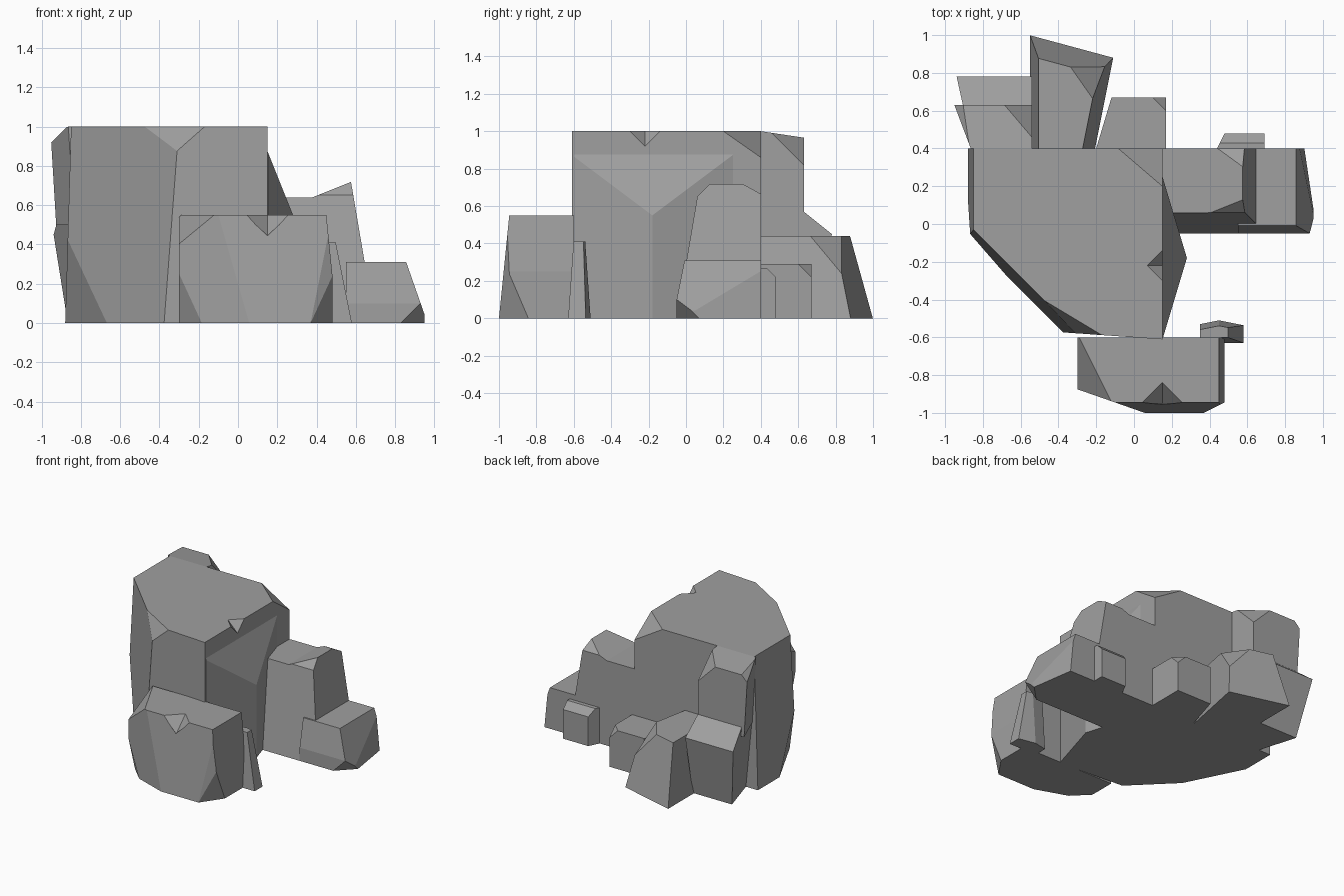
import bpy
import bmesh
from mathutils import Matrix, Vector
from math import pi

cube = bpy.data.objects.get("Cube")
if cube:
    bpy.data.objects.remove(cube, do_unlink=True)

RIGHT, BACK, UP = Vector((1, 0, 0)), Vector((0, 1, 0)), Vector((0, 0, 1))
LEFT, FRONT = -RIGHT, -BACK

stone = bpy.data.materials.new("grey_stone")
stone.use_nodes = True
GREY = (.35, .35, .35, 1)
stone.diffuse_color = GREY
stone.node_tree.nodes["Principled BSDF"].inputs["Base Color"].default_value = GREY


def add_object(name, bm):
    mesh = bpy.data.meshes.new(name)
    bm.to_mesh(mesh)
    bm.free()
    mesh.materials.append(stone)
    obj = bpy.data.objects.new(name, mesh)
    bpy.context.collection.objects.link(obj)
    return obj


def boulder(name, x, y, top, cuts, bottom=0):
    """Box hewn into a boulder; each cut is a point and the outward direction removed."""
    bm = bmesh.new()
    bmesh.ops.create_cube(bm, size=1)
    low, high = Vector((x[0], y[0], bottom)), Vector((x[1], y[1], top))
    bmesh.ops.scale(bm, vec=high - low, verts=bm.verts)
    bmesh.ops.translate(bm, vec=(low + high) / 2, verts=bm.verts)
    for point, outward in cuts:
        geom = bm.verts[:] + bm.edges[:] + bm.faces[:]
        cut = bmesh.ops.bisect_plane(bm, geom=geom, plane_co=point,
                                     plane_no=outward, clear_outer=True)
        rim = [e for e in cut["geom_cut"] if isinstance(e, bmesh.types.BMEdge)]
        bmesh.ops.holes_fill(bm, edges=[e for e in rim if e.is_boundary], sides=0)
    bmesh.ops.recalc_face_normals(bm, faces=bm.faces)
    return add_object(name, bm)


def chip(target, tip, size):
    """Knock a pointed notch downwards into a rim."""
    bm = bmesh.new()
    bmesh.ops.create_cone(bm, segments=4, radius1=0, radius2=size, depth=size,
                          cap_ends=True, matrix=Matrix.Rotation(pi / 4, 4, 'Z'))
    on_axis = max(abs(v.co.x) for v in bm.verts) > size * .9
    if not on_axis:
        bmesh.ops.rotate(bm, verts=bm.verts, matrix=Matrix.Rotation(pi / 4, 3, 'Z'))
    bmesh.ops.translate(bm, verts=bm.verts, vec=Vector(tip) + UP * size / 2)
    bmesh.ops.remove_doubles(bm, verts=bm.verts, dist=.001)
    bmesh.ops.recalc_face_normals(bm, faces=bm.faces)
    cutter = add_object(target.name + "_chip_cutter", bm)
    cutter.hide_render = True
    mod = target.modifiers.new("chip", 'BOOLEAN')
    mod.operation = 'DIFFERENCE'
    mod.object = cutter
    bpy.context.view_layer.update()
    target.data = bpy.data.meshes.new_from_object(
        target.evaluated_get(bpy.context.evaluated_depsgraph_get()))
    target.modifiers.clear()
    bpy.data.objects.remove(cutter, do_unlink=True)


# Tall central boulder: diagonal front, chipped foot and two chipped top corners
main = boulder("main_boulder", x=(-.88, .15), y=(-.64, .4), top=1, cuts=[
    ((-.57, -.31, 1), LEFT + FRONT + .07 * UP),
    ((0, -.6, 1), FRONT + .07 * LEFT),
    ((-.85, 0, 1), LEFT + .03 * UP),
    ((-.85, -.05, .33), LEFT + .5 * FRONT - .2 * UP),
    ((.15, .2, 1), .6 * RIGHT + .7 * BACK + UP),
    ((-.3, -.57, .9), FRONT + .6 * LEFT + .6 * UP)])
chip(main, (.15, -.22, .92), .085)

# Ridge swelling from the side wall
crest = (.28, -.18, .55)
boulder("side_ridge", x=(0, .28), y=(-.6, .25), top=.9, cuts=[
    (crest, RIGHT + .3 * FRONT),
    (crest, RIGHT + .3 * BACK),
    (crest, RIGHT + .4 * UP)])

# Rear corner: overhanging upper rock and the ledge beneath it
boulder("rear_upper_rock", x=(-.96, -.54), y=(.4, .63), top=1, bottom=.5, cuts=[
    ((-.95, .63, .9), LEFT + .4 * FRONT - .06 * UP),
    ((-.7, .4, 1), UP + .15 * BACK),
    ((-.95, .63, .92), LEFT + UP),
    ((-.54, .63, .82), RIGHT + BACK + UP)])
boulder("rear_ledge", x=(-.94, -.54), y=(.4, .78), top=.57, cuts=[
    ((-.7, .63, .57), .8 * BACK + UP),
    ((-.7, .78, .45), BACK - .2 * UP),
    ((-.94, .78, .46), LEFT + .3 * FRONT - .1 * UP)])

# Rear boulders
heel = (-.11, .88, 0)
boulder("rear_pointed_rock", x=(-.55, -.11), y=(.4, 1), top=.44, cuts=[
    (heel, BACK + .27 * RIGHT + .25 * UP),
    (heel, RIGHT + .2 * FRONT + .15 * UP),
    ((-.55, 1, 0), LEFT + .1 * UP),
    ((-.37, .88, .44), RIGHT + .7 * BACK + .9 * UP)])
boulder("rear_low_rock", x=(-.2, .17), y=(.4, .67), top=.29, cuts=[
    ((-.2, .4, 0), LEFT + .3 * BACK),
    ((.1, .67, .29), RIGHT + BACK + UP)])

# Front boulder with a notch in its upper rim, and the shard behind it
toe = (.37, -1, 0)
front = boulder("front_boulder", x=(-.3, .48), y=(-1, -.6), top=.55, cuts=[
    ((0, -.98, 0), FRONT + .35 * LEFT),
    (toe, FRONT + .5 * RIGHT),
    (toe, FRONT + .1 * UP),
    ((.48, -.6, .25), RIGHT + .1 * UP),
    ((-.3, -.88, .4), LEFT + .5 * FRONT + UP),
    ((-.3, -.8, 0), LEFT + FRONT - .3 * UP),
    (toe, RIGHT + .7 * FRONT - .3 * UP)])
chip(front, (.15, -.95, .44), .115)
boulder("front_shard", x=(.35, .58), y=(-.63, -.51), top=.41, cuts=[
    ((.58, -.6, 0), RIGHT + .2 * UP),
    ((.4, -.63, 0), FRONT + .07 * UP),
    ((.45, -.51, 0), BACK + .2 * LEFT + .07 * UP),
    ((.45, -.51, 0), BACK + .2 * RIGHT + .07 * UP)])

# Stepped side boulders
slope = ((.3, -.05, 0), FRONT + .17 * UP)
boulder("side_saddle_rock", x=(0, .4), y=(-.05, .4), top=.64, cuts=[slope])
boulder("side_peak_rock", x=(.38, .7), y=(-.05, .4), top=.73, cuts=[
    slope,
    ((.65, 0, .28), RIGHT + .17 * UP),
    ((.58, .2, .72), UP + .4 * LEFT),
    ((.58, .13, .72), FRONT + UP),
    ((.58, .3, .72), .55 * BACK + UP)])
boulder("side_low_rock", x=(.55, .95), y=(-.05, .4), top=.31, cuts=[
    ((.95, .08, 0), RIGHT + .15 * BACK + .1 * UP),
    ((.93, -.05, .1), RIGHT + .35 * UP),
    ((.93, -.05, .1), FRONT + .2 * UP),
    ((.93, -.05, .1), RIGHT + FRONT - UP)])
boulder("side_bump", x=(.44, .69), y=(.3, .48), top=.27, cuts=[
    ((.44, .4, 0), LEFT + .5 * BACK),
    ((.69, .48, .22), BACK + UP)])
